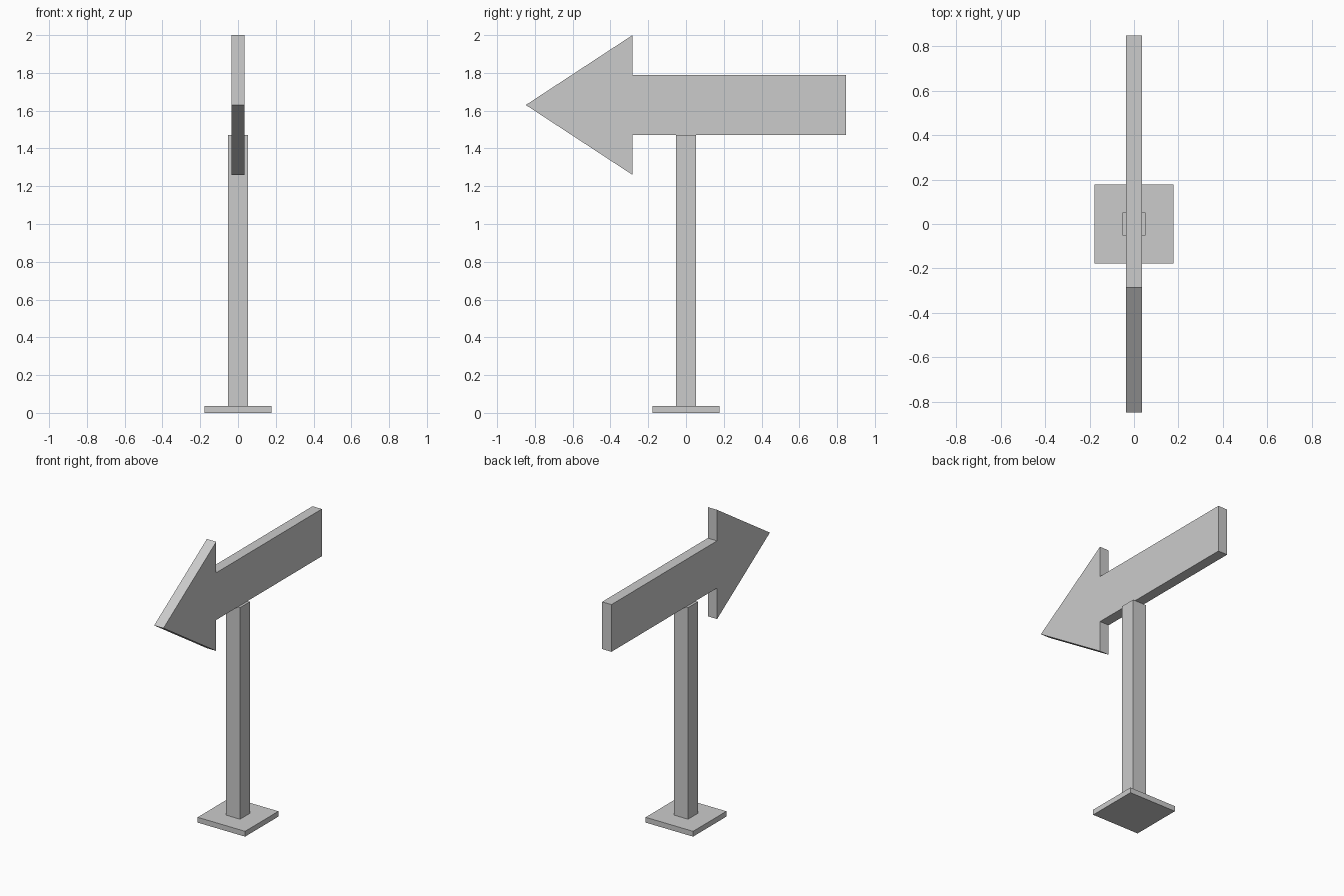
import bpy
import bmesh

if "Cube" in bpy.data.objects:
    bpy.data.objects.remove(bpy.data.objects["Cube"])

grey = bpy.data.materials.new("light grey")
grey.diffuse_color = (0.6, 0.6, 0.6, 1)
grey.use_nodes = True
grey.node_tree.nodes["Principled BSDF"].inputs["Base Color"].default_value = grey.diffuse_color


def finish(name, bm):
    bmesh.ops.recalc_face_normals(bm, faces=bm.faces)
    mesh = bpy.data.meshes.new(name)
    bm.to_mesh(mesh)
    bm.free()
    mesh.materials.append(grey)
    obj = bpy.data.objects.new(name, mesh)
    bpy.context.collection.objects.link(obj)


def box(name, half, z0, z1):
    bm = bmesh.new()
    bmesh.ops.create_cube(bm, size=1)
    for v in bm.verts:
        v.co = (v.co.x * 2 * half, v.co.y * 2 * half, z1 if v.co.z > 0 else z0)
    finish(name, bm)


# Square foot and post
box("base_plate", 0.178, 0, 0.036)
box("post", 0.052, 0.036, 1.47)

# Arrow board: upper half profile (y, height above centre line), mirrored below
centre, half_thick = 1.63, 0.035
upper = [(-0.848, 0), (-0.283, 0.37), (-0.283, 0.16), (0.848, 0.16)]
profile = upper + [(y, -h) for y, h in reversed(upper[1:])]
bm = bmesh.new()
face = bm.faces.new([bm.verts.new((-half_thick, y, centre + h)) for y, h in profile])
side = bmesh.ops.extrude_face_region(bm, geom=[face], use_keep_orig=True)
bmesh.ops.translate(bm, vec=(2 * half_thick, 0, 0),
                    verts=[g for g in side["geom"] if isinstance(g, bmesh.types.BMVert)])
finish("arrow_board", bm)
